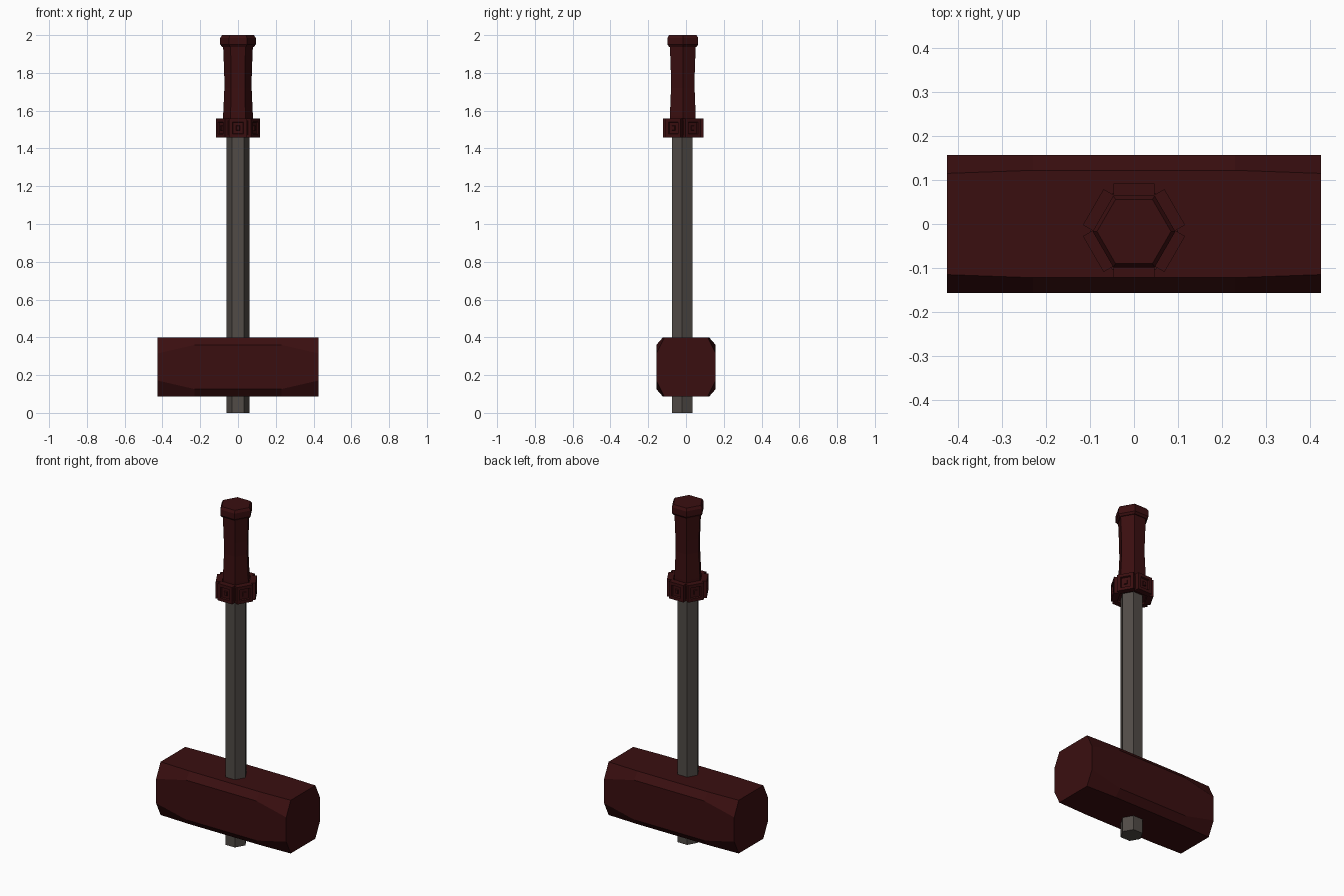
import bpy, bmesh, math
from mathutils import Matrix, Vector

if "Cube" in bpy.data.objects:
    bpy.data.objects.remove(bpy.data.objects["Cube"])


def material(name, rgb):
    m = bpy.data.materials.new(name)
    m.diffuse_color = (*rgb, 1)
    m.use_nodes = True
    m.node_tree.nodes["Principled BSDF"].inputs["Base Color"].default_value = m.diffuse_color
    return m


RED = material("dark red", (0.042, 0.0045, 0.005))
GREY = material("warm grey", (0.082, 0.070, 0.062))
AXIS_Y = -0.017


def finish(name, bm, mat):
    bmesh.ops.recalc_face_normals(bm, faces=bm.faces)
    me = bpy.data.meshes.new(name)
    bm.to_mesh(me)
    bm.free()
    me.materials.append(mat)
    ob = bpy.data.objects.new(name, me)
    bpy.context.collection.objects.link(ob)
    return ob


def loft(name, sections, mat):
    """Skin a list of equal-length point rings and cap both ends."""
    bm = bmesh.new()
    rings = [[bm.verts.new(p) for p in s] for s in sections]
    n = len(rings[0])
    for a, b in zip(rings, rings[1:]):
        for i in range(n):
            j = (i + 1) % n
            bm.faces.new((a[i], a[j], b[j], b[i]))
    bm.faces.new(rings[0])
    bm.faces.new(rings[-1])
    return finish(name, bm, mat)


def hexagon(r, z, y=AXIS_Y):
    return [(r * math.cos(k * math.pi / 3), y + r * math.sin(k * math.pi / 3), z)
            for k in range(6)]


def head_section(x, cy, cz):
    """Chamfered rectangle across the head."""
    h, w, mid = 0.157, 0.157, 0.243
    pts = [(w, h - cz), (w - cy, h), (cy - w, h), (-w, h - cz),
           (-w, cz - h), (cy - w, -h), (w - cy, -h), (w, cz - h)]
    return [(x, y, mid + z) for y, z in pts]


# Head: corner chamfers widen towards the striking faces
loft("head", [head_section(-0.425, 0.042, 0.085), head_section(-0.23, 0.035, 0.04),
              head_section(0.23, 0.035, 0.04), head_section(0.425, 0.042, 0.085)], RED)

# Shaft
loft("shaft", [hexagon(0.062, 0, -0.02), hexagon(0.062, 1.52, -0.02)], GREY)

# Grip with a slight waist
loft("grip", [hexagon(r, z) for r, z in
              [(0.079, 1.47), (0.079, 1.57), (0.072, 1.72), (0.073, 1.80), (0.079, 1.945)]], RED)

# Pommel cap
loft("pommel", [hexagon(r, z) for r, z in
                [(0.084, 1.938), (0.094, 1.95), (0.094, 1.985), (0.084, 2.0)]], RED)

# Collar core
loft("collar_core", [hexagon(0.10, 1.47), hexagon(0.10, 1.548)], RED)

# Collar plates, each with a recessed panel and a small stud
for k in range(6):
    ang = math.radians(30 + 60 * k)
    bm = bmesh.new()
    bmesh.ops.create_cube(bm, size=1, matrix=Matrix.Diagonal((0.034, 0.094, 0.10, 1)))
    bm.normal_update()
    front = [f for f in bm.faces if f.normal.x > 0.9]
    for thick, depth in [(0.018, 0), (0.003, -0.009), (0.016, 0), (0.002, 0.006)]:
        bmesh.ops.inset_region(bm, faces=front, thickness=thick, depth=depth,
                               use_even_offset=True)
    centre = Vector((0.09 * math.cos(ang), AXIS_Y + 0.002 + 0.09 * math.sin(ang), 1.508))
    bm.transform(Matrix.Translation(centre) @ Matrix.Rotation(ang, 4, 'Z'))
    finish(f"collar_plate_{k + 1}", bm, RED)
